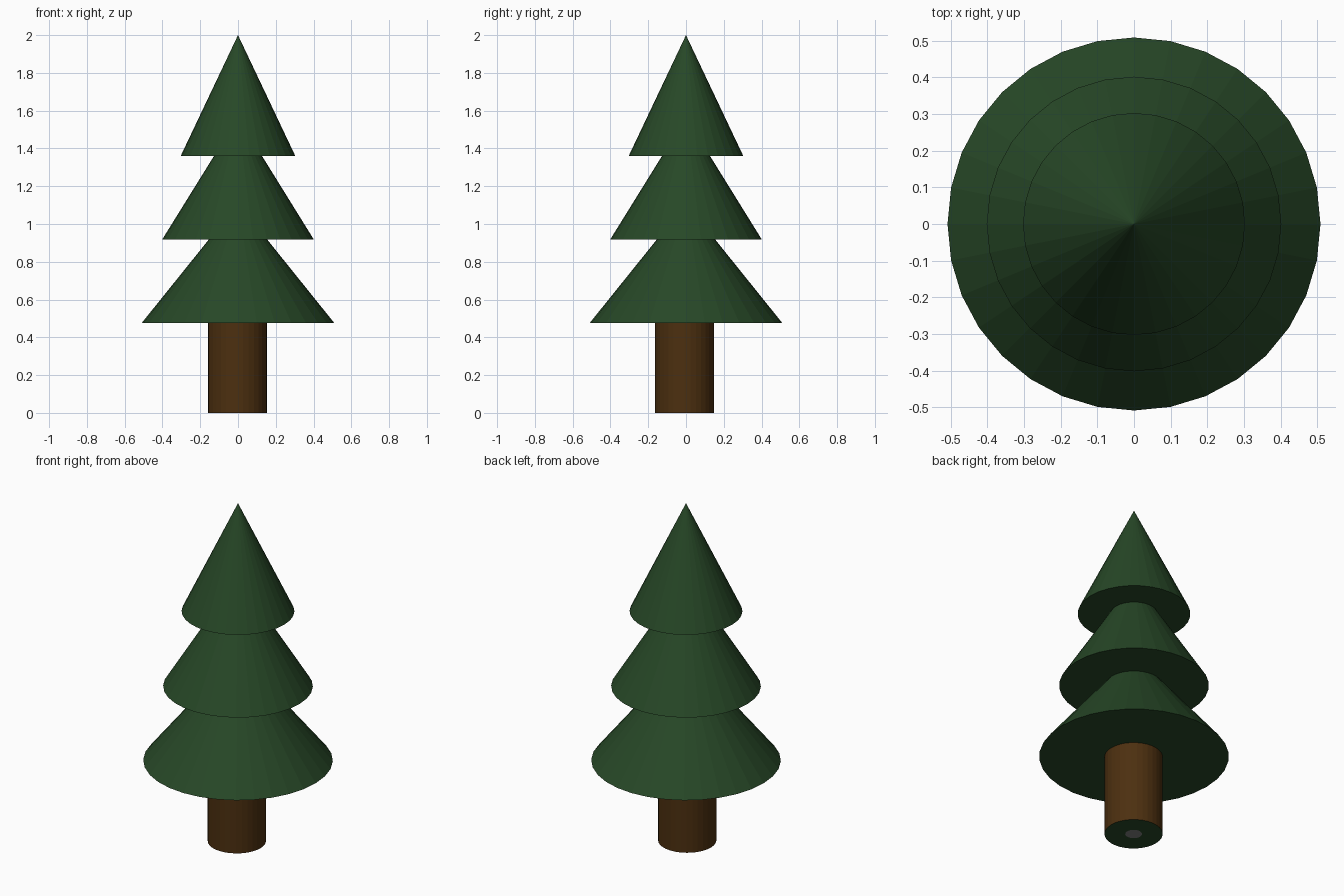
import bpy, bmesh

if "Cube" in bpy.data.objects:
    bpy.data.objects.remove(bpy.data.objects["Cube"])

SIDES = 32


def material(name, rgb):
    m = bpy.data.materials.new(name)
    m.diffuse_color = (*rgb, 1.0)
    m.use_nodes = True
    m.node_tree.nodes["Principled BSDF"].inputs["Base Color"].default_value = m.diffuse_color
    return m


GREEN = material("dark green", (0.020, 0.064, 0.020))
BROWN = material("bark brown", (0.073, 0.029, 0.005))
GREY = material("grey", (0.21, 0.21, 0.21))


def make_object(name, bm, mats):
    mesh = bpy.data.meshes.new(name)
    bm.to_mesh(mesh)
    bm.free()
    for m in mats:
        mesh.materials.append(m)
    obj = bpy.data.objects.new(name, mesh)
    bpy.context.collection.objects.link(obj)
    return obj


def cone(name, r1, r2, z0, z1, mats, x=0.0, y=0.0):
    bm = bmesh.new()
    bmesh.ops.create_cone(bm, cap_ends=True, segments=SIDES,
                          radius1=r1, radius2=r2, depth=z1 - z0)
    bmesh.ops.translate(bm, verts=bm.verts, vec=(x, y, (z0 + z1) / 2))
    return bm if name is None else make_object(name, bm, mats)


# Three tiers of branches, each a full cone tucked into the one above
for name, r, z0, z1 in (("lower_branches", 0.509, 0.477, 1.11),
                        ("middle_branches", 0.402, 0.917, 1.565),
                        ("upper_branches", 0.303, 1.361, 2.0)):
    cone(name, r, 0.0, z0, z1, [GREEN])

# Trunk with a green underside and a small grey disc inset in it
trunk = cone(None, 0.156, 0.156, 0.0, 0.5, None, x=-0.003, y=-0.007)
trunk.normal_update()
base = [f for f in trunk.faces if f.normal.z < -0.9]
inset = bmesh.ops.inset_region(trunk, faces=base, thickness=0.111)
for f in inset["faces"]:
    f.material_index = 1
for f in base:
    f.material_index = 2
make_object("trunk", trunk, [BROWN, GREEN, GREY])
